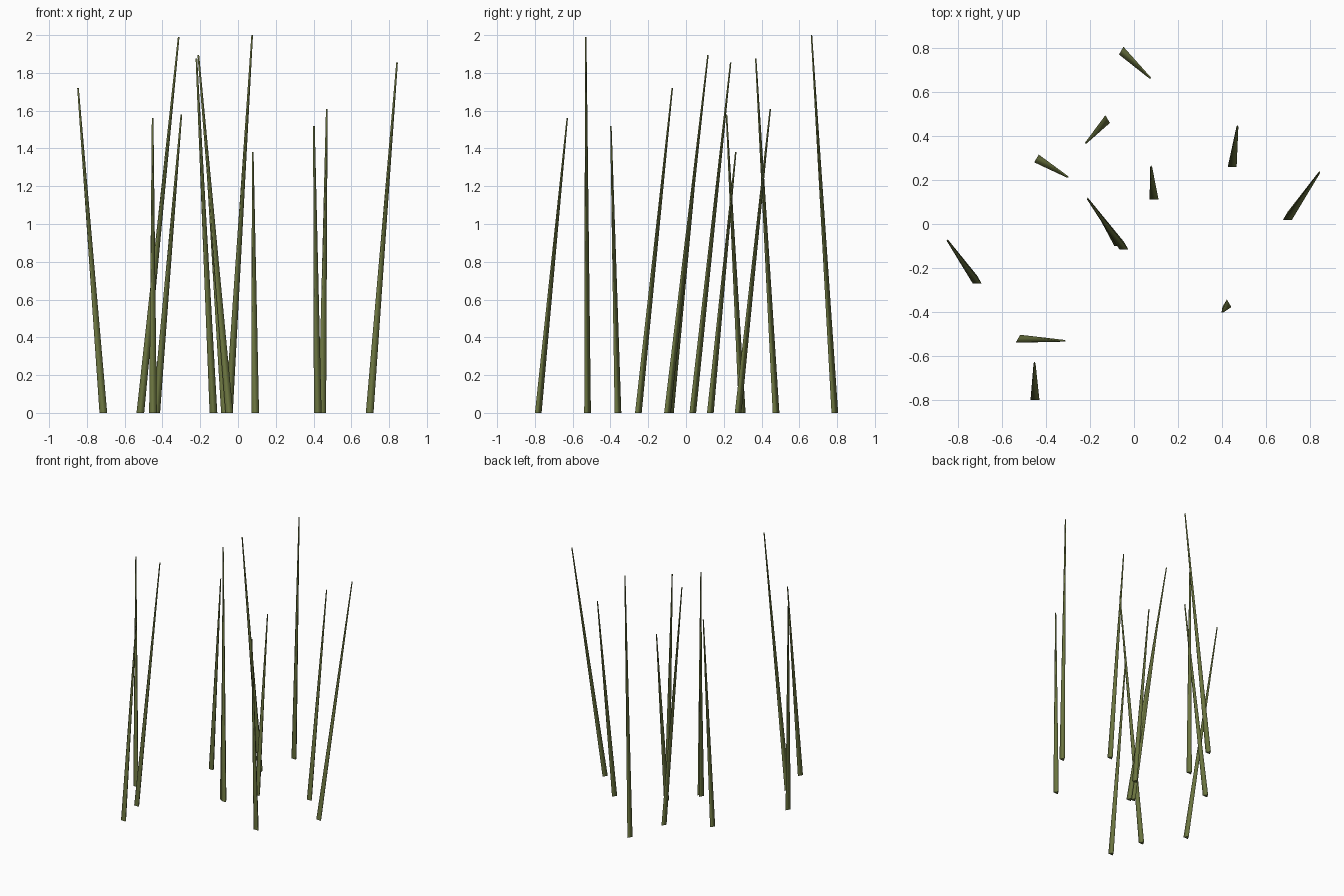
import bpy, bmesh, math
from mathutils import Vector

if "Cube" in bpy.data.objects:
    bpy.data.objects.remove(bpy.data.objects["Cube"])

# One olive green for every stalk
olive = bpy.data.materials.new("olive_green")
olive.diffuse_color = (0.15, 0.18, 0.052, 1.0)
olive.use_nodes = True
olive.node_tree.nodes["Principled BSDF"].inputs["Base Color"].default_value = olive.diffuse_color

BASE_R, TIP_R, SIDES = 0.0235, 0.005, 3


def reed(name, base, tip):
    """Tapered three-sided stalk leaning from its base to its tip."""
    bm = bmesh.new()
    rings = []
    for centre, radius in ((base, BASE_R), (tip, TIP_R)):
        ring = []
        for i in range(SIDES):
            a = math.pi / 2 + i * math.tau / SIDES
            offset = Vector((math.cos(a), math.sin(a), 0)) * radius
            ring.append(bm.verts.new(Vector(centre) + offset))
        rings.append(ring)
    low, high = rings
    for i in range(SIDES):
        j = (i + 1) % SIDES
        bm.faces.new((low[i], low[j], high[j], high[i])).smooth = True
    # flat end caps
    bm.faces.new(low[::-1])
    bm.faces.new(high)
    mesh = bpy.data.meshes.new(name)
    bm.to_mesh(mesh)
    bm.free()
    mesh.materials.append(olive)
    bpy.context.collection.objects.link(bpy.data.objects.new(name, mesh))


# Each stalk: base x, base y, tip x, tip y, tip height
stalks = [
    (-0.713, -0.258, -0.847, -0.074, 1.72),
    (-0.45, -0.788, -0.452, -0.63, 1.56),
    (-0.517, -0.527, -0.314, -0.532, 1.99),
    (0.422, -0.366, 0.402, -0.399, 1.52),
    (-0.046, -0.104, -0.21, 0.115, 1.895),
    (-0.069, -0.088, -0.172, 0.065, 1.45),
    (0.697, 0.03, 0.842, 0.235, 1.855),
    (0.091, 0.123, 0.078, 0.262, 1.38),
    (0.446, 0.27, 0.47, 0.445, 1.61),
    (-0.433, 0.292, -0.30, 0.213, 1.58),
    (-0.13, 0.471, -0.22, 0.368, 1.875),
    (-0.048, 0.782, 0.075, 0.663, 2.0),
]
for n, (bx, by, tx, ty, tz) in enumerate(stalks, 1):
    reed(f"reed_stalk_{n}", (bx, by, 0), (tx, ty, tz))
